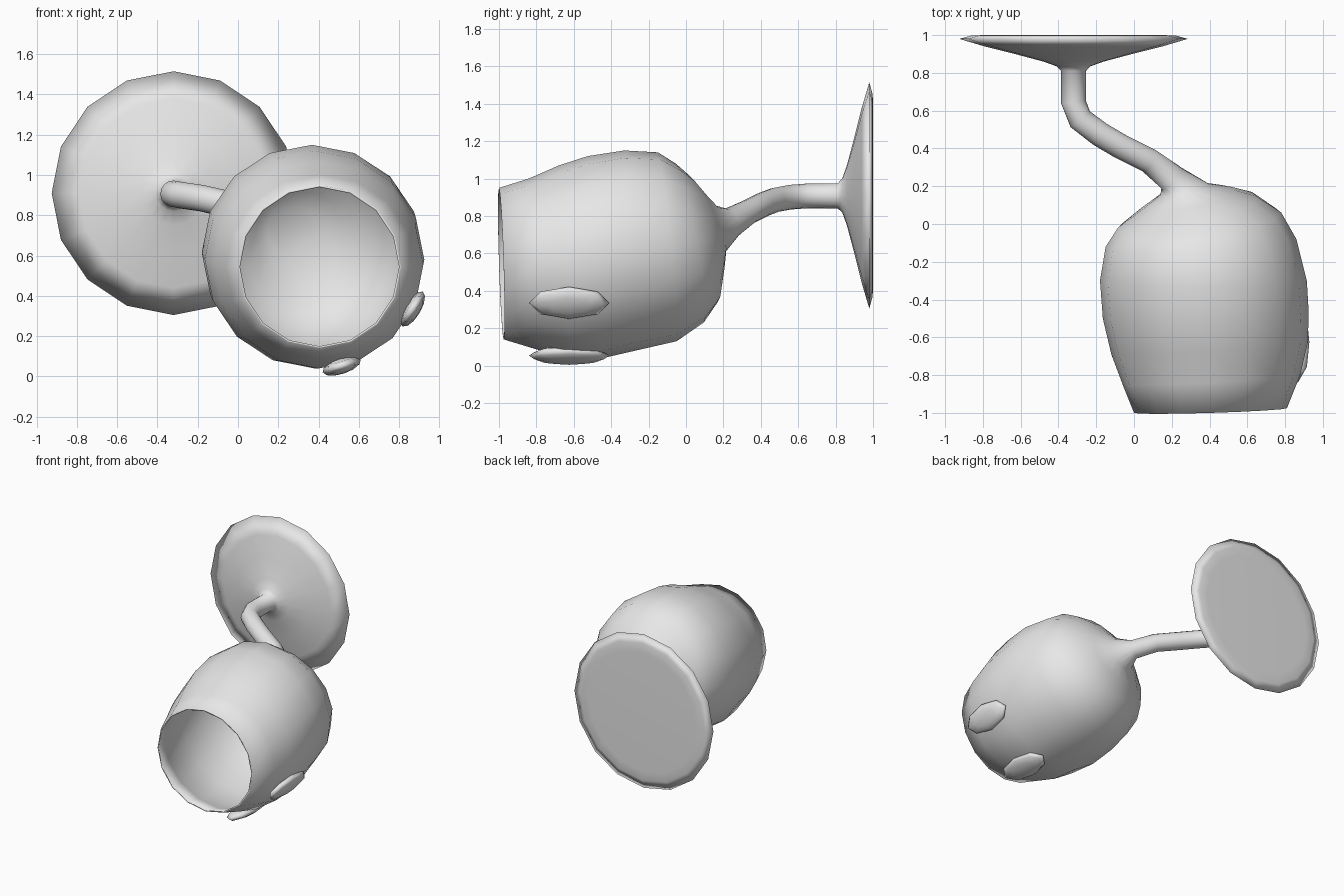
import bpy
import bmesh
import math
from mathutils import Vector, Matrix

SIDES = 16

cube = bpy.data.objects.get("Cube")
if cube:
    bpy.data.objects.remove(cube, do_unlink=True)

# One plain grey for everything
grey = bpy.data.materials.new("plain_grey")
grey.use_nodes = True
colour = (0.8, 0.8, 0.8, 1)
grey.diffuse_color = colour
grey.node_tree.nodes["Principled BSDF"].inputs["Base Color"].default_value = colour


def make_object(name, bm):
    bmesh.ops.recalc_face_normals(bm, faces=bm.faces[:])
    mesh = bpy.data.meshes.new(name)
    bm.to_mesh(mesh)
    bm.free()
    mesh.materials.append(grey)
    for face in mesh.polygons:
        face.use_smooth = True
    obj = bpy.data.objects.new(name, mesh)
    bpy.context.collection.objects.link(obj)
    return obj


def scaled(ring, factor):
    centre, u, v = ring
    return centre, u * factor, v * factor


def loft(bm, rings):
    """Bridge a list of (centre, u, v) ellipses and cap both ends."""
    loops = []
    for centre, u, v in rings:
        angles = [2 * math.pi * i / SIDES for i in range(SIDES)]
        loops.append([bm.verts.new(centre + u * math.cos(a) + v * math.sin(a))
                      for a in angles])
    for a, b in zip(loops, loops[1:]):
        for i in range(SIDES):
            j = (i + 1) % SIDES
            bm.faces.new((a[i], a[j], b[j], b[i]))
    bm.faces.new(loops[0])
    bm.faces.new(loops[-1])


# Bowl: left (x, y), right (x, y), top (y, z), bottom (y, z) of each ring
bowl_outline = [
    ((0.00, -1.0), (0.81, -.975), (-1.0, 0.95), (-.975, 0.14)),
    ((-.06, -.85), (0.88, -.80), (-.88, 1.00), (-.85, 0.09)),
    ((-.12, -.69), (0.92, -.63), (-.69, 1.07), (-.65, 0.04)),
    ((-.165, -.5), (0.925, -.47), (-.50, 1.12), (-.42, 0.04)),
    ((-.18, -.30), (0.915, -.3), (-.31, 1.15), (-.25, 0.08)),
    ((-.15, -.12), (0.86, -.08), (-.17, 1.14), (-.07, 0.13)),
    ((-.085, -.02), (0.78, 0.06), (-.07, 1.08), (0.08, 0.23)),
    ((0.01, 0.05), (0.65, 0.145), (0.0, 1.01), (0.145, 0.34)),
    ((0.08, 0.105), (0.53, 0.18), (0.08, 0.93), (0.185, 0.5)),
    ((0.14, 0.155), (0.4, 0.21), (0.16, 0.855), (0.205, 0.6)),
    ((0.145, 0.19), (0.26, 0.29), (0.21, 0.84), (0.26, 0.69)),
]
bowl = []
for left, right, top, bottom in bowl_outline:
    centre = Vector((left[0] + right[0], left[1] + right[1], top[1] + bottom[1])) / 2
    u = Vector((right[0] - left[0], right[1] - left[1], 0)) / 2
    v = Vector((0, top[0] - bottom[0], top[1] - bottom[1])) / 2
    bowl.append((centre, u, v))

# Thin inner wall of the bowl
inner = [scaled(ring, 0.975) for ring in reversed(bowl[:-1])]

# Bent stem
path = [Vector(p) for p in [
    (0.20, 0.24, 0.765), (0.08, 0.335, 0.822), (-.07, 0.41, 0.86),
    (-.18, 0.475, 0.885), (-.285, 0.555, 0.9), (-.32, 0.645, 0.907),
    (-.32, 0.81, 0.907), (-.32, 0.9, 0.907)]]
stem = []
for before, here, after in zip(path, path[1:], path[2:]):
    along = (after - before).normalized()
    u = Vector((along.y, -along.x, 0)).normalized()
    stem.append((here, u * 0.066, u.cross(along) * 0.066))

# Round foot: (y, radius)
foot = [(Vector((-.32, y, 0.91)), Vector((r, 0, 0)), Vector((0, 0, r)))
        for y, r in [(0.835, 0.09), (0.86, 0.16), (0.90, 0.31), (0.94, 0.47),
                     (0.98, 0.605), (0.998, 0.54), (1.0, 0.47)]]

bm = bmesh.new()
loft(bm, inner + bowl + stem + foot)
make_object("bent_wine_glass", bm)


# Flattened bumps on the underside of the bowl
def bump(name, centre, outward):
    normal = Vector(outward).normalized()
    length = Vector((0, 1, 0))
    width = normal.cross(length)
    turn = Matrix((length, width, normal)).transposed().to_4x4()
    bm = bmesh.new()
    bmesh.ops.create_uvsphere(bm, u_segments=8, v_segments=6, radius=1)
    bmesh.ops.scale(bm, vec=(0.215, 0.1, 0.04), verts=bm.verts[:])
    bmesh.ops.transform(bm, matrix=Matrix.Translation(centre) @ turn, verts=bm.verts[:])
    make_object(name, bm)


bump("side_bump", (0.867, -.625, 0.335), (0.86, 0, -.51))
bump("bottom_bump", (0.515, -.625, 0.053), (0.32, 0, -.95))
